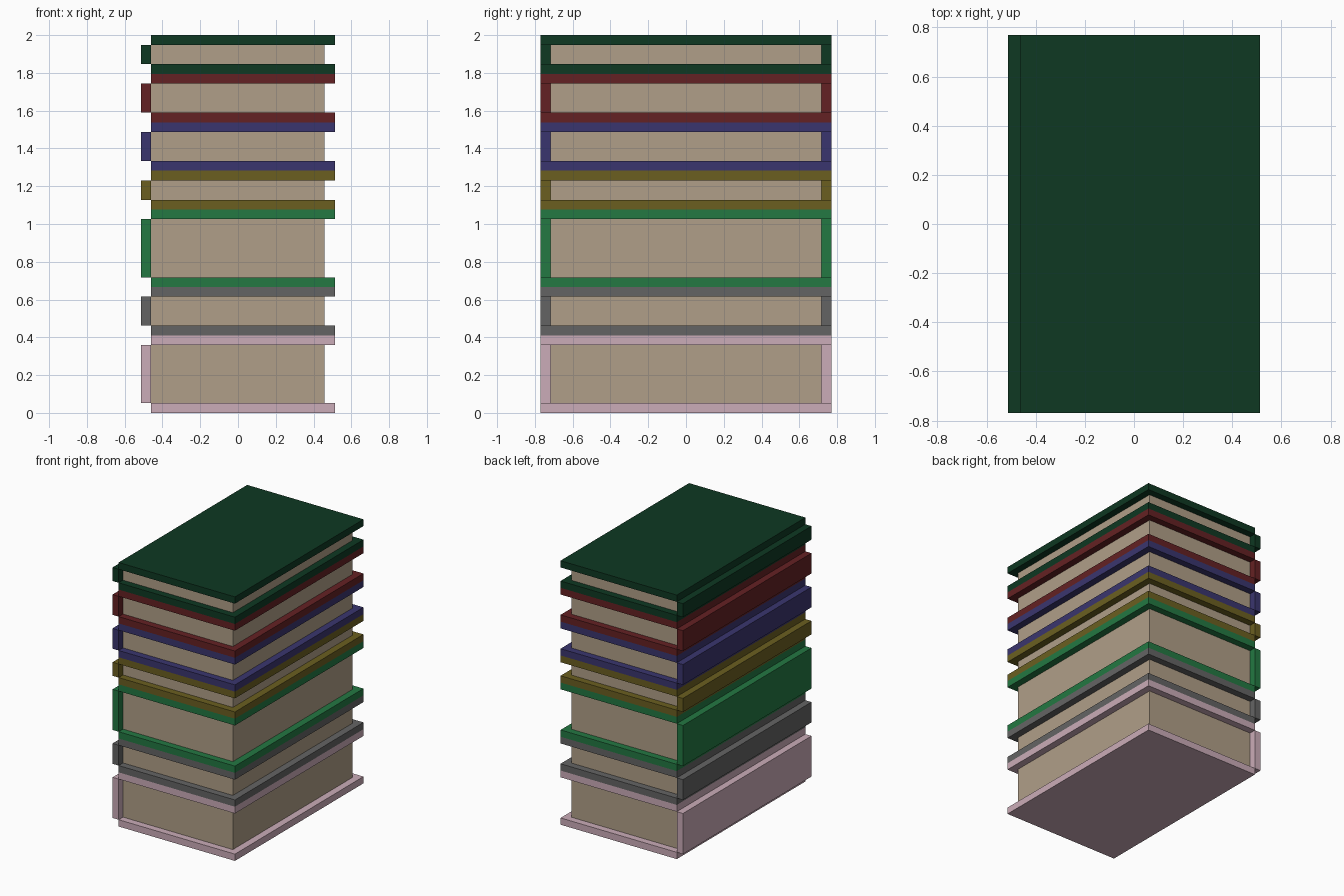
import bpy

if "Cube" in bpy.data.objects:
    bpy.data.objects.remove(bpy.data.objects["Cube"])

U = 2 / 39  # one cover thickness; the whole stack is 39 units tall


def material(name, rgb):
    # convert 0-255 screen colour to linear
    lin = [((c / 255 + 0.055) / 1.055) ** 2.4 if c > 10 else c / 255 / 12.92 for c in rgb]
    m = bpy.data.materials.new(name)
    m.diffuse_color = (*lin, 1)
    m.use_nodes = True
    m.node_tree.nodes["Principled BSDF"].inputs["Base Color"].default_value = m.diffuse_color
    return m


def box(name, x0, x1, half_y, z0, z1, mat):
    bpy.ops.mesh.primitive_cube_add(size=1, location=((x0 + x1) / 2 * U, 0, (z0 + z1) / 2 * U))
    ob = bpy.context.object
    ob.name = name
    ob.scale = ((x1 - x0) * U, 2 * half_y * U, (z1 - z0) * U)
    bpy.ops.object.transform_apply(location=False, rotation=False, scale=True)
    ob.data.materials.append(mat)


paper = material("paper", (176, 159, 136))

# books from bottom to top: colour name, screen colour, page block thickness
BOOKS = [
    ("pink", (203, 172, 184), 6),
    ("grey", (100, 100, 100), 3),
    ("green", (35, 120, 66), 6),
    ("olive", (107, 95, 32), 2),
    ("indigo", (58, 53, 110), 3),
    ("red", (100, 33, 35), 3),
    ("dark_green", (14, 56, 34), 2),
]

z = 0
for name, rgb, pages in BOOKS:
    mat = material(name + "_cover", rgb)
    top = z + 1 + pages
    box(name + "_bottom_cover", -9, 10, 15, z, z + 1, mat)
    box(name + "_pages", -9, 8.95, 13.98, z + 1, top, paper)
    box(name + "_spine", -10, -9, 15, z + 1, top, mat)
    box(name + "_top_cover", -9, 10, 15, top, top + 1, mat)
    z = top + 1
